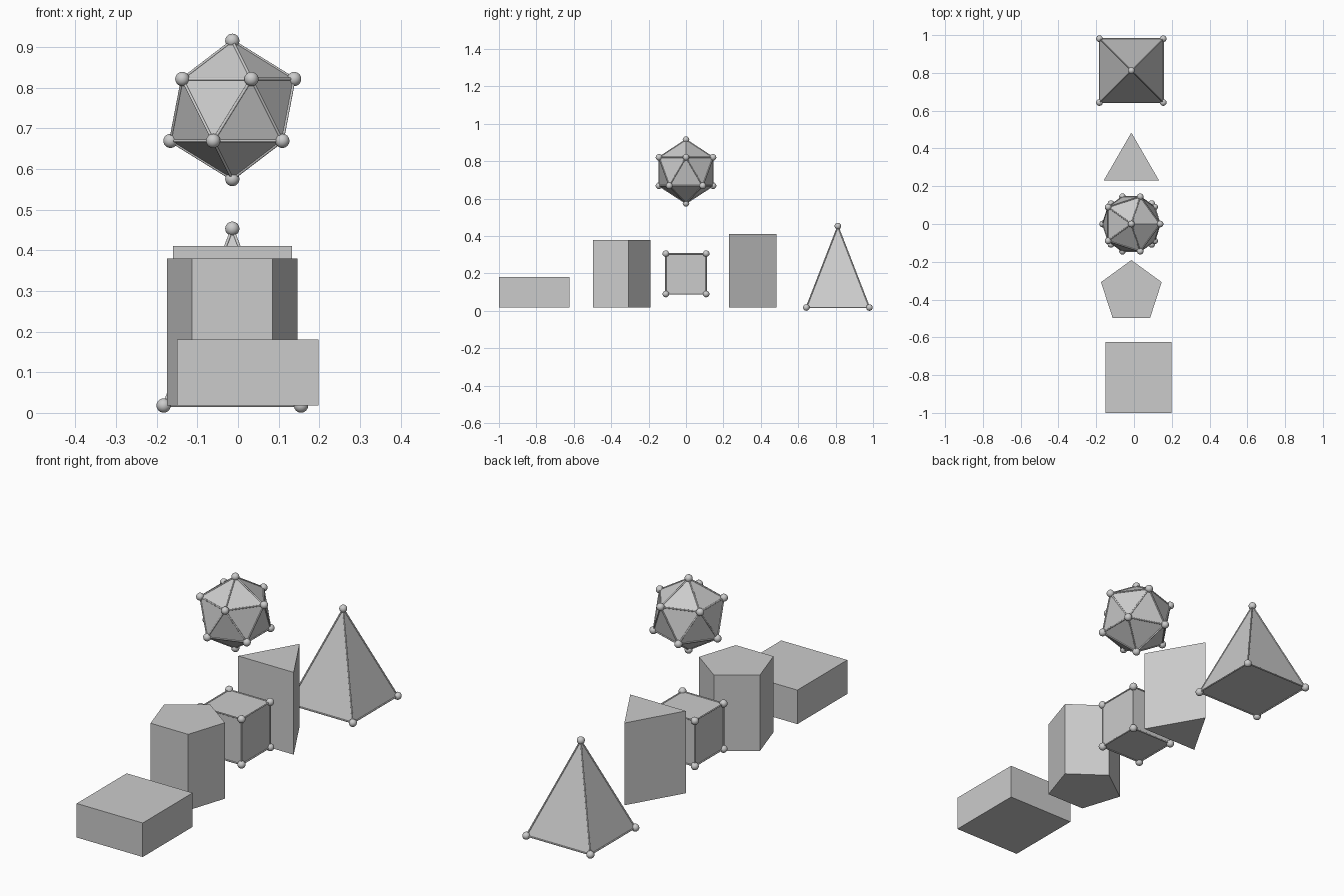
import bpy, bmesh, math
from mathutils import Vector, Matrix

if "Cube" in bpy.data.objects:
    bpy.data.objects.remove(bpy.data.objects["Cube"])

CX = -0.014          # shared axis of the row of solids
FLOOR = 0.018        # underside of the standing solids
BALL, ROD = 0.0175, 0.0035


def link(name, bm):
    bmesh.ops.recalc_face_normals(bm, faces=bm.faces[:])
    mesh = bpy.data.meshes.new(name)
    bm.to_mesh(mesh)
    bm.free()
    ob = bpy.data.objects.new(name, mesh)
    bpy.context.collection.objects.link(ob)
    return ob


def hull(name, points):
    """Convex solid with flat merged faces."""
    bm = bmesh.new()
    for p in points:
        bm.verts.new(p)
    bmesh.ops.convex_hull(bm, input=bm.verts[:])
    bmesh.ops.dissolve_limit(bm, angle_limit=0.01, verts=bm.verts[:], edges=bm.edges[:])
    return link(name, bm)


def ring(n, radius, cx, cy, z, start):
    return [Vector((cx + radius * math.cos(start + i * math.tau / n),
                    cy + radius * math.sin(start + i * math.tau / n), z)) for i in range(n)]


def prism(name, n, cy, top):
    pts = [p for z in (FLOOR, top) for p in ring(n, 0.169, CX, cy, z, math.pi / 2)]
    return hull(name, pts)


def box_points(x0, x1, y0, y1, z0, z1):
    return [Vector((x, y, z)) for x in (x0, x1) for y in (y0, y1) for z in (z0, z1)]


def framed(name, points):
    """Solid with a ball on every corner and a rod along every edge."""
    solid = hull(name, points)
    verts = [v.co.copy() for v in solid.data.vertices]
    balls = bmesh.new()
    for p in verts:
        bmesh.ops.create_uvsphere(balls, u_segments=24, v_segments=12, radius=BALL,
                                  matrix=Matrix.Translation(p))
    rods = bmesh.new()
    for e in solid.data.edges:
        a, b = (verts[i] for i in e.vertices)
        turn = (b - a).to_track_quat('Z', 'Y').to_matrix().to_4x4()
        bmesh.ops.create_cone(rods, cap_ends=True, segments=12, radius1=ROD, radius2=ROD,
                              depth=(b - a).length, matrix=Matrix.Translation((a + b) / 2) @ turn)
    for part, bm in (("corner_balls", balls), ("edge_rods", rods)):
        ob = link(name + "_" + part, bm)
        for f in ob.data.polygons:
            f.use_smooth = len(f.vertices) <= 4
        ob.parent = solid


# plain block at the front
hull("block", box_points(-0.15, 0.198, -1.0, -0.624, FLOOR, 0.18))

# pentagonal and triangular prisms
prism("pentagonal_prism", 5, -0.36, 0.38)
prism("triangular_prism", 3, 0.315, 0.41)

# floating cube
h = 0.108
framed("cube", box_points(CX - h, CX + h, -h, h, 0.198 - h, 0.198 + h))

# square pyramid at the back
py, ph = 0.812, 0.169
framed("square_pyramid", [Vector((CX + sx * ph, py + sy * ph, FLOOR)) for sx in (-1, 1)
                          for sy in (-1, 1)] + [Vector((CX, py, 0.453))])

# floating icosahedron
R, cz = 0.17, 0.745
dz, rr = R / math.sqrt(5), 2 * R / math.sqrt(5)
framed("icosahedron", [Vector((CX, 0, cz + R)), Vector((CX, 0, cz - R))]
       + ring(5, rr, CX, 0, cz + dz, 0) + ring(5, rr, CX, 0, cz - dz, math.pi / 5))
